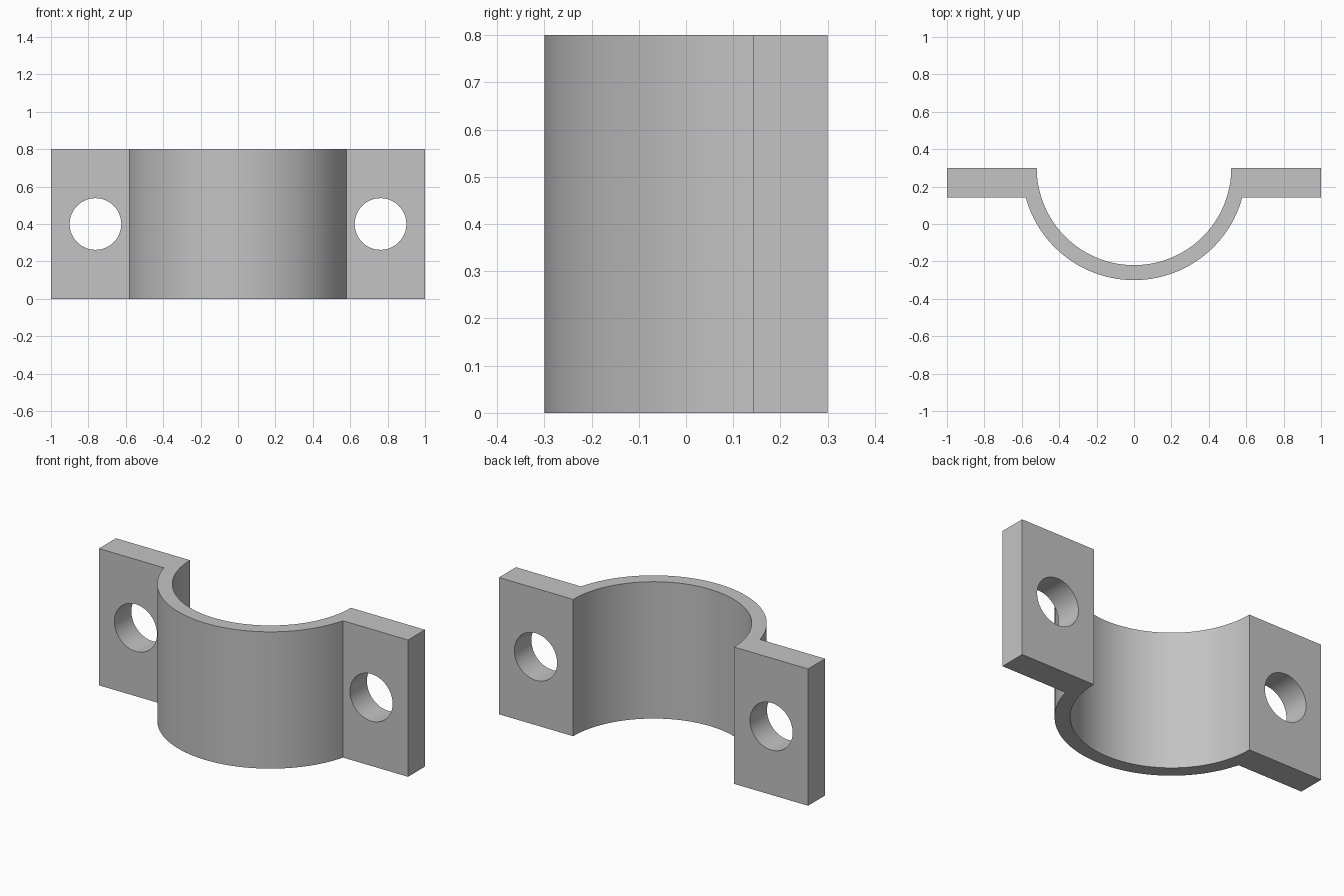
import bpy, bmesh, math

if "Cube" in bpy.data.objects:
    bpy.data.objects.remove(bpy.data.objects["Cube"])

CENTRE_Y, R_IN, R_OUT = 0.30, 0.52, 0.60   # saddle arc
FLANGE_Y, HEIGHT = 0.143, 0.80             # flange front face, extrusion height
HOLE_X, HOLE_R = 0.762, 0.138
SEGMENTS = 64

steel = bpy.data.materials.new("plain_grey")
steel.diffuse_color = (0.55, 0.55, 0.55, 1)
steel.use_nodes = True
steel.node_tree.nodes["Principled BSDF"].inputs["Base Color"].default_value = steel.diffuse_color


def arc(radius, start, end):
    """Points on an arc around the saddle centre."""
    return [(radius * math.cos(a), CENTRE_Y + radius * math.sin(a))
            for a in (start + (end - start) * i / SEGMENTS for i in range(SEGMENTS + 1))]


# Clamp outline: left flange, outer arc, right flange, inner arc
dip = math.asin((CENTRE_Y - FLANGE_Y) / R_OUT)
outline = [(-1, CENTRE_Y), (-1, FLANGE_Y)]
outline += arc(R_OUT, math.pi + dip, 2 * math.pi - dip)
outline += [(1, FLANGE_Y), (1, CENTRE_Y)]
outline += arc(R_IN, 2 * math.pi, math.pi)

# Extrude the outline upwards
bm = bmesh.new()
base = bm.faces.new([bm.verts.new((x, y, 0)) for x, y in outline])
top = bmesh.ops.extrude_face_region(bm, geom=[base])["geom"]
bmesh.ops.translate(bm, vec=(0, 0, HEIGHT),
                    verts=[v for v in top if isinstance(v, bmesh.types.BMVert)])
bmesh.ops.recalc_face_normals(bm, faces=bm.faces[:])
mesh = bpy.data.meshes.new("clamp_half")
bm.to_mesh(mesh)
bm.free()
mesh.materials.append(steel)
clamp = bpy.data.objects.new("clamp_half", mesh)
bpy.context.collection.objects.link(clamp)

# Bolt holes through both flanges
for side in (-1, 1):
    bpy.ops.mesh.primitive_cylinder_add(
        vertices=64, radius=HOLE_R, depth=0.5, rotation=(math.pi / 2, 0, 0),
        location=(side * HOLE_X, (CENTRE_Y + FLANGE_Y) / 2, HEIGHT / 2))
    cutter = bpy.context.object
    cutter.name = "bolt_hole_cutter"
    cutter.hide_render = True
    cutter.data.materials.append(steel)
    bpy.ops.object.select_all(action='DESELECT')
    clamp.select_set(True)
    bpy.context.view_layer.objects.active = clamp
    cut = clamp.modifiers.new("bolt_hole", 'BOOLEAN')
    cut.operation, cut.solver, cut.object = 'DIFFERENCE', 'EXACT', cutter
    bpy.ops.object.modifier_apply(modifier=cut.name)
    bpy.data.objects.remove(cutter)

# Smooth curved walls, crisp edges
bpy.ops.object.shade_smooth_by_angle(angle=math.radians(30))
